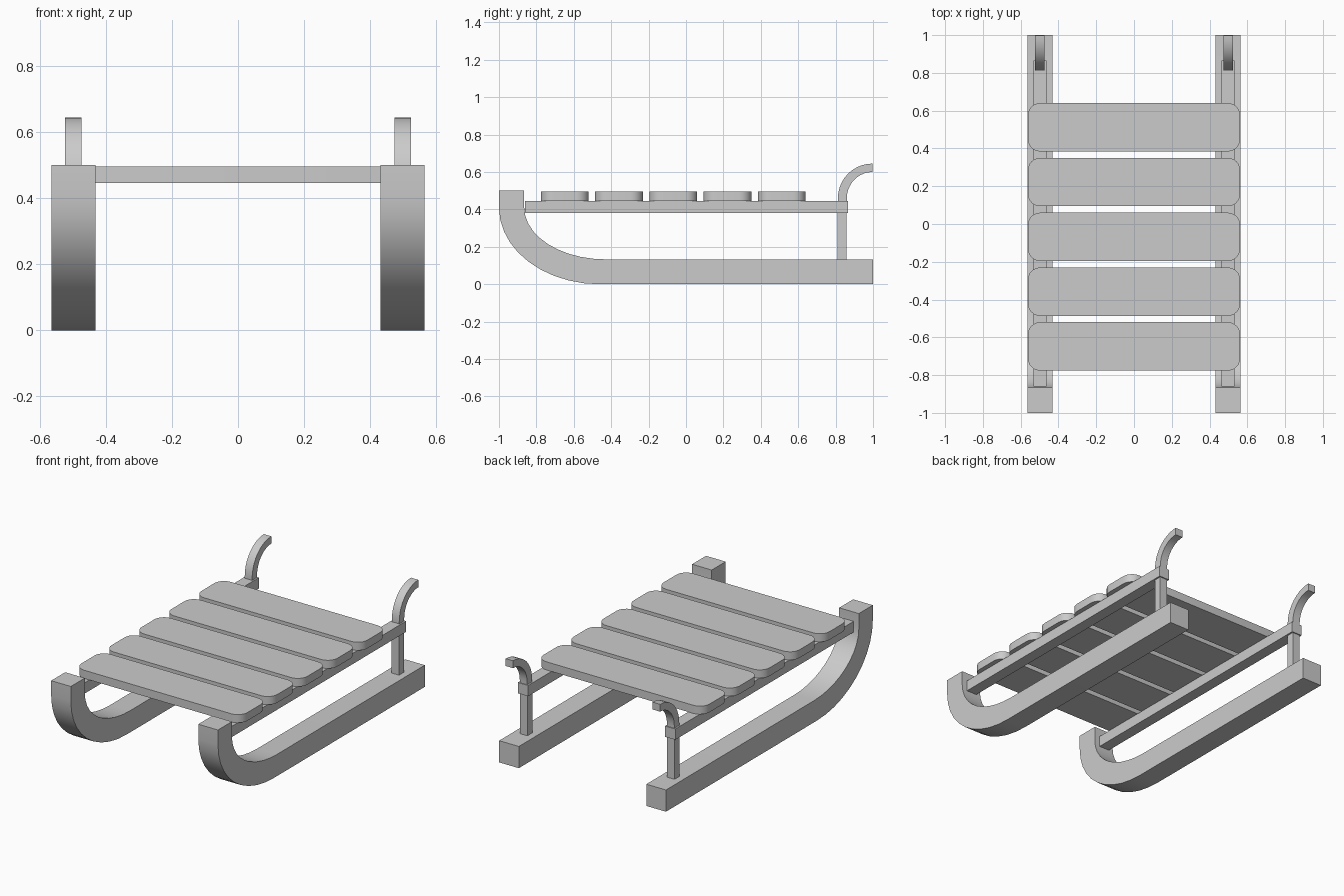
import bpy, bmesh
from math import sin, cos, pi

if "Cube" in bpy.data.objects:
    bpy.data.objects.remove(bpy.data.objects["Cube"])

grey = bpy.data.materials.new("plain grey")
grey.use_nodes = True
colour = (0.6, 0.6, 0.6, 1)
grey.diffuse_color = colour
grey.node_tree.nodes["Principled BSDF"].inputs["Base Color"].default_value = colour


def extrude_outline(name, outline, offset):
    """Solid made by sweeping a closed 3D outline along an offset."""
    bm = bmesh.new()
    face = bm.faces.new([bm.verts.new(p) for p in outline])
    swept = bmesh.ops.extrude_face_region(bm, geom=[face])["geom"]
    moved = [g for g in swept if isinstance(g, bmesh.types.BMVert)]
    bmesh.ops.translate(bm, verts=moved, vec=offset)
    bmesh.ops.recalc_face_normals(bm, faces=bm.faces)
    mesh = bpy.data.meshes.new(name)
    bm.to_mesh(mesh)
    bm.free()
    mesh.materials.append(grey)
    obj = bpy.data.objects.new(name, mesh)
    bpy.context.collection.objects.link(obj)
    bpy.ops.object.select_all(action="DESELECT")
    obj.select_set(True)
    bpy.context.view_layer.objects.active = obj
    bpy.ops.object.shade_smooth_by_angle(angle=pi / 6)
    return obj


def side_profile(name, points, x, width):
    """Part with a side outline of (y, z) points, centred on x."""
    extrude_outline(name, [(x - width / 2, y, z) for y, z in points], (width, 0, 0))


def box(name, x, width, y0, y1, z0, z1):
    side_profile(name, [(y0, z0), (y1, z0), (y1, z1), (y0, z1)], x, width)


def arc(cy, cz, ry, rz, start, end, steps=10):
    angles = [start + (end - start) * i / steps for i in range(steps + 1)]
    return [(cy + ry * cos(a), cz + rz * sin(a)) for a in angles]


# Runner: straight bar with an upturned nose
runner = ([(-1, 0.5)] + arc(-0.46, 0.41, 0.54, 0.41, pi, 1.5 * pi)
          + [(1, 0), (1, 0.133)]
          + arc(-0.43, 0.41, 0.435, 0.277, 1.5 * pi, pi) + [(-0.865, 0.5)])

# Handle: bar curving up and backwards
handle = ([(0.812, 0.44)] + arc(0.997, 0.46, 0.185, 0.185, pi, pi / 2)
          + arc(0.997, 0.46, 0.137, 0.14, pi / 2, pi) + [(0.86, 0.44)])

for side, x in (("left", 0.498), ("right", -0.498)):
    side_profile(side + "_runner", runner, x, 0.133)
    side_profile(side + "_handle", handle, x, 0.05)
    box(side + "_rail", x, 0.07, -0.86, 0.865, 0.38, 0.446)
    box(side + "_post", x, 0.05, 0.81, 0.858, 0.13, 0.385)

# Seat slats with rounded corners
half_x, half_y, radius = 0.562, 0.128, 0.065
corners = [(1, 1), (-1, 1), (-1, -1), (1, -1)]
for i in range(5):
    centre = 0.512 - 0.29 * i
    outline = []
    for k, (sx, sy) in enumerate(corners):
        outline += arc(sx * (half_x - radius), centre + sy * (half_y - radius),
                       radius, radius, k * pi / 2, (k + 1) * pi / 2, 6)
    extrude_outline("seat_slat_%d" % (i + 1), [(x, y, 0.446) for x, y in outline],
                    (0, 0, 0.05))
